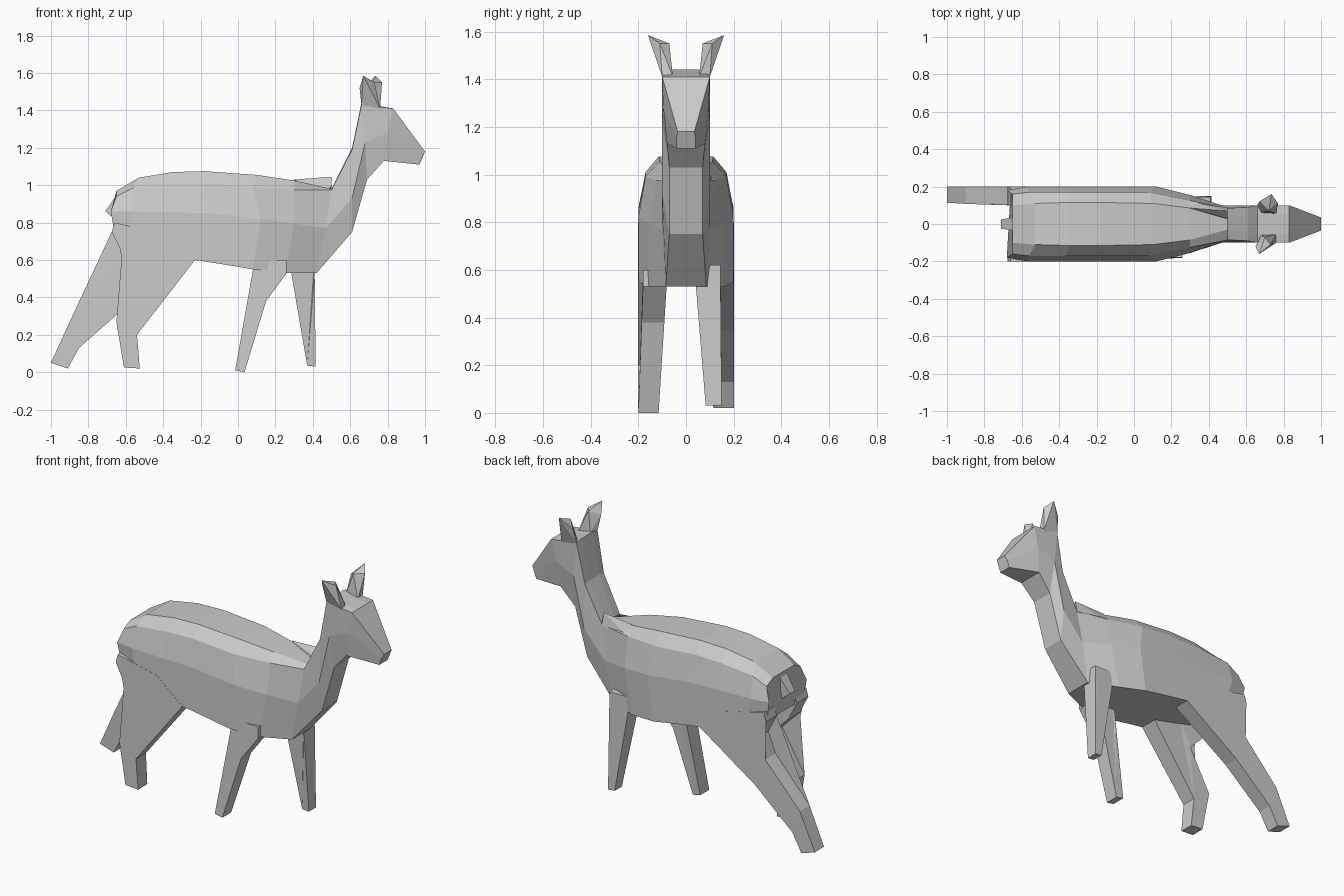
import bpy, bmesh


def finish(name, bm):
    bmesh.ops.recalc_face_normals(bm, faces=bm.faces)
    mesh = bpy.data.meshes.new(name)
    bm.to_mesh(mesh)
    bm.free()
    bpy.context.collection.objects.link(bpy.data.objects.new(name, mesh))


def loft(name, rings):
    """Skin half cross-sections (top to bottom, y > 0), mirrored in y."""
    bm = bmesh.new()
    loops = []
    for half in rings:
        pts = half + [(x, -y, z) for x, y, z in reversed(half)]
        loops.append([bm.verts.new(p) for p in pts])
    n = len(loops[0])
    for a, b in zip(loops, loops[1:]):
        for i in range(n):
            j = (i + 1) % n
            bm.faces.new((a[i], a[j], b[j], b[i]))
    bm.faces.new(loops[0])
    bm.faces.new(loops[-1])
    finish(name, bm)


def leg(name, profile, low, high, top=0.55):
    """Side profile (x, z) given thickness; low/high are (inner, outer) y at the foot and top."""
    bm = bmesh.new()
    sides = []
    for k in (0, 1):
        sides.append([bm.verts.new((x, low[k] + (high[k] - low[k]) * min(z / top, 1.0), z))
                      for x, z in profile])
    a, b = sides
    for i in range(len(a)):
        j = (i + 1) % len(a)
        bm.faces.new((a[i], a[j], b[j], b[i]))
    caps = [bm.faces.new(a), bm.faces.new(b)]
    bmesh.ops.triangulate(bm, faces=caps)
    finish(name, bm)


def hull(name, pts):
    bm = bmesh.new()
    for p in pts:
        bm.verts.new(p)
    res = bmesh.ops.convex_hull(bm, input=bm.verts)
    loose = [v for v in bm.verts if not v.link_faces]
    bmesh.ops.delete(bm, geom=loose, context='VERTS')
    finish(name, bm)


# Torso: rump to shoulders
shoulder = [(.5, .03, .98), (.5, .085, .975), (.47, .1, .77), (.42, .085, .53)]
loft("body", [
    [(-.65, .1, .97), (-.65, .16, .94), (-.68, .18, .86), (-.66, .17, .74)],
    [(-.53, .11, 1.04), (-.56, .17, .985), (-.57, .2, .86), (-.52, .2, .67)],
    [(-.35, .115, 1.07), (-.36, .17, 1.005), (-.36, .2, .855), (-.23, .2, .6)],
    [(-.18, .115, 1.075), (-.18, .17, 1.01), (-.16, .2, .85), (-.1, .2, .58)],
    [(.1, .11, 1.055), (.08, .17, .99), (.12, .2, .82), (.08, .2, .55)],
    [(.3, .085, 1.025), (.3, .125, .975), (.3, .155, .795), (.25, .16, .53)],
    shoulder,
])

# Neck and head: shoulders to muzzle
loft("neck_and_head", [
    shoulder,
    [(.61, .05, 1.2), (.61, .09, 1.19), (.61, .1, .93), (.61, .07, .75)],
    [(.66, .055, 1.44), (.66, .1, 1.43), (.68, .1, 1.23), (.69, .07, 1.03)],
    [(.83, .05, 1.41), (.83, .1, 1.41), (.8, .095, 1.28), (.78, .08, 1.13)],
    [(1, .02, 1.18), (1, .035, 1.18), (.985, .04, 1.15), (.97, .04, 1.11)],
])

# Raised shoulder blade on the far side
hull("shoulder_ridge", [(.3, .085, 1.03), (.3, .12, .97), (.5, .03, 1.0),
                        (.5, .07, 1.045), (.5, .088, .97), (.47, .03, .95)])

# Ears
for name, s, tip, dx in (("near_ear", -1, .67, 0), ("far_ear", 1, .735, .02)):
    hull(name, [(.66, s * .1, 1.43), (.76, s * .1, 1.41), (.76, s * .055, 1.41),
                (.68, s * .06, 1.43), (.65 + dx, s * .12, 1.52), (tip, s * .16, 1.585),
                (.73 + dx * 2, s * .11, 1.55), (.70 + dx, s * .07, 1.55)])

# Tail
hull("tail", [(-.64, .035, .96), (-.64, -.035, .96), (-.71, .025, .86), (-.71, -.025, .86),
              (-.66, .03, .82), (-.66, -.03, .82)])

# Hind legs with thighs
leg("near_hind_leg", [(-.4, .74), (-.23, .6), (-.54, .2), (-.525, .02), (-.61, .025), (-.65, .27),
                      (-.5, .52), (-.62, .64), (-.675, .75), (-.66, .8)],
    (-.115, -.201), (-.09, -.201))
leg("far_hind_leg", [(-.4, .74), (-.23, .6), (-.6, .35), (-.85, .13), (-.91, .02), (-1, .05),
                     (-.9, .27), (-.67, .52), (-.62, .64), (-.675, .75), (-.66, .8)],
    (.115, .201), (.1, .201))

# Front legs
leg("near_front_leg", [(.09, .6), (.08, .55), (-.015, .01), (.035, 0), (.15, .38), (.26, .53),
                       (.26, .6)], (-.115, -.2), (-.08, -.18))
leg("far_front_leg", [(.28, .62), (.285, .53), (.37, .035), (.415, .03), (.41, .53), (.41, .62)],
    (.085, .15), (.04, .145))
